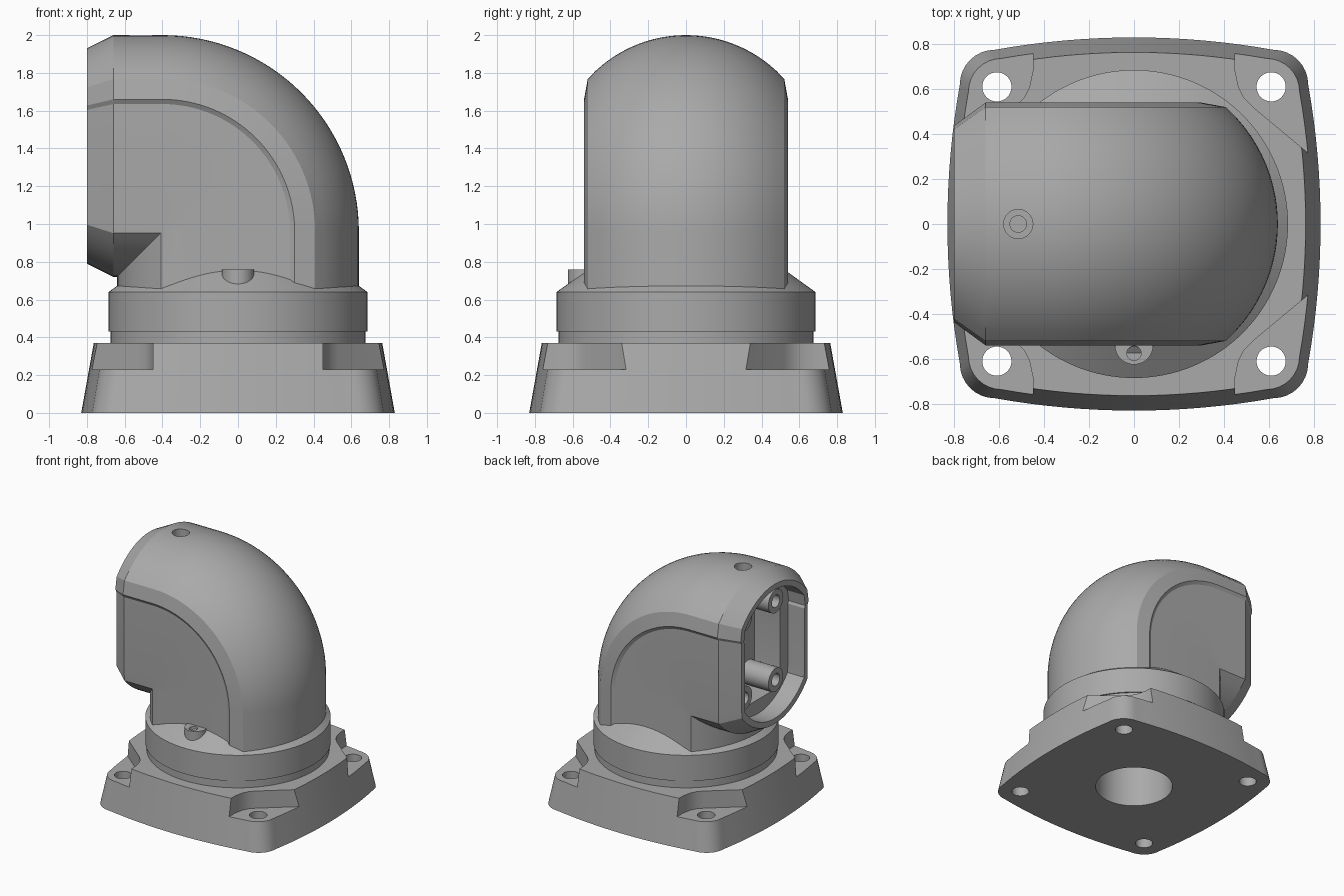
import bpy, bmesh
from math import sin, cos, pi, sqrt, radians

cube = bpy.data.objects.get("Cube")
if cube:
    bpy.data.objects.remove(cube, do_unlink=True)

grey = bpy.data.materials.new("cast metal grey")
grey.use_nodes = True
colour = (0.4, 0.4, 0.4, 1)
grey.diffuse_color = colour
grey.node_tree.nodes["Principled BSDF"].inputs["Base Color"].default_value = colour


def loft(name, loops):
    """Closed skin through equal-length loops of 3D points, capped at both ends."""
    bm = bmesh.new()
    rings = [[bm.verts.new(p) for p in loop] for loop in loops]
    for a, b in zip(rings, rings[1:]):
        for i in range(len(a)):
            j = (i + 1) % len(a)
            bm.faces.new((a[i], a[j], b[j], b[i]))
    bm.faces.new(rings[0])
    bm.faces.new(rings[-1])
    bmesh.ops.remove_doubles(bm, verts=bm.verts, dist=1e-4)
    bmesh.ops.recalc_face_normals(bm, faces=bm.faces)
    mesh = bpy.data.meshes.new(name)
    bm.to_mesh(mesh)
    bm.free()
    mesh.materials.append(grey)
    ob = bpy.data.objects.new(name, mesh)
    bpy.context.collection.objects.link(ob)
    return ob


def circle(r, n=64):
    return [(r * cos(2 * pi * i / n), r * sin(2 * pi * i / n)) for i in range(n)]


def turned(name, profile, x=0, y=0, n=64):
    """Solid of revolution about a vertical axis from (radius, height) pairs."""
    return loft(name, [[(x + a, y + b, z) for a, b in circle(r, n)] for r, z in profile])


def prism_x(name, pts, x0, x1, y=0, z=0):
    return loft(name, [[(x, y + a, z + b) for a, b in pts] for x in (x0, x1)])


def cut(ob, cutter):
    mod = ob.modifiers.new("cut", "BOOLEAN")
    mod.operation = "DIFFERENCE"
    mod.solver = "EXACT"
    mod.object = cutter
    bpy.context.view_layer.objects.active = ob
    bpy.ops.object.modifier_apply(modifier=mod.name)
    bpy.data.objects.remove(cutter, do_unlink=True)


def bore(ob):
    cut(ob, turned("bore", [(0.29, -0.1), (0.29, 1.0)]))


# Base plate: bulged square with rounded corners, tapering upward
side = [(0.62 * t / 8, 0.83 - 0.055 * (t / 8) ** 2) for t in range(8, -9, -1)]
corner = [(-0.62 + 0.155 * cos(a), 0.62 + 0.155 * sin(a))
          for a in (pi / 2 + pi / 2 * k / 8 for k in range(1, 8))]
outline = []
for q in range(4):
    c, s = cos(q * pi / 2), sin(q * pi / 2)
    outline += [(x * c - y * s, x * s + y * c) for x, y in side + corner]
base = loft("base_plate", [[(x * k, y * k, z) for x, y in outline]
                           for z, k in ((0, 1), (0.37, 0.92))])

# Corner pockets and bolt holes
pocket = [(0.45, 0.95), (0.45, 0.68), (0.465, 0.61), (0.49, 0.56), (0.53, 0.52),
          (0.95, 0.17), (0.95, 0.95)]
for sx in (-1, 1):
    for sy in (-1, 1):
        cut(base, loft("pocket", [[(sx * x, sy * y, z) for x, y in pocket]
                                  for z in (0.23, 0.5)]))
        cut(base, turned("bolt_hole", [(0.065, -0.1), (0.065, 0.5)],
                         sx * 0.61, sy * 0.61, 32))
bore(base)

# Collar with sloped shoulder
collar = turned("collar", [(0.675, 0.3), (0.675, 0.43), (0.685, 0.43),
                           (0.685, 0.64), (0.5, 0.773)], n=128)
bore(collar)


# Elbow: flattened round section swept through a right-angle bend
def crown(y):
    return sqrt(0.49 - y * y) - 0.06


ys = [-0.52 + 1.04 * i / 24 for i in range(25)]
section = [(y, crown(y)) for y in ys]
section += [(0.54, 0.3), (0.525, 0.275), (0.525, -0.34)]
section += [(y, -crown(y)) for y in reversed(ys)]
section += [(-0.525, -0.34), (-0.525, 0.275), (-0.54, 0.3)]
AXIS = 1.36
BEND = 0.4


def bend_ring(a):
    ring = []
    for y, u in section:
        r = max(0, BEND + u)
        c = min(u, -BEND)
        ring.append((c + r * cos(a), y, AXIS + c + r * sin(a)))
    return ring


def mouth(x, ky, ku):
    return [(x, y * ky, AXIS + u * ku) for y, u in section]


loops = [[(u, y, 0.5) for y, u in section]]
loops += [bend_ring(radians(90 * i / 32)) for i in range(33)]
loops += [mouth(-0.66, 1, 1), mouth(-0.8, 0.81, 0.89)]
elbow = loft("elbow", loops)
bore(elbow)

# Open mouth: shallow cavity, then a deeper rounded recess
cut(elbow, loft("cavity", [mouth(-0.65, 0.73, 0.82), mouth(-0.9, 0.73, 0.82)]))
rounded = []
for q, (sy, sz) in enumerate(((1, 1), (-1, 1), (-1, -1), (1, -1))):
    for k in range(7):
        a = (q + k / 6) * pi / 2
        rounded.append((sy * 0.2 + 0.08 * cos(a), sz * 0.33 + 0.08 * sin(a)))
cut(elbow, prism_x("recess", rounded, -0.7, -0.42, 0, AXIS))

# Counterbored screw hole on the crown
for r, z in ((0.065, 1.93), (0.037, 1.87)):
    cut(elbow, turned("crown_hole", [(r, z), (r, 2.1)], -0.515, 0, 32))

# Screw bosses inside the mouth
bosses = []
for sy in (-1, 1):
    for sz in (-1, 1):
        y, z = sy * 0.2, AXIS + sz * 0.32
        boss = prism_x("mouth_boss", circle(0.095, 32), -0.67, -0.41, y, z)
        cut(boss, prism_x("hole", circle(0.05, 32), -0.8, -0.5, y, z))
        bosses.append(boss)

# Screw boss on the front shoulder
front_boss = turned("front_boss", [(0.085, 0.6), (0.085, 0.76)], 0, -0.54, 48)
cut(front_boss, turned("hole", [(0.032, 0.72), (0.032, 0.8)], 0, -0.575, 24))

# Smooth shading with crisp edges
bpy.ops.object.select_all(action="DESELECT")
for ob in [base, collar, elbow, front_boss] + bosses:
    ob.select_set(True)
bpy.context.view_layer.objects.active = elbow
bpy.ops.object.shade_smooth_by_angle(angle=radians(25))
